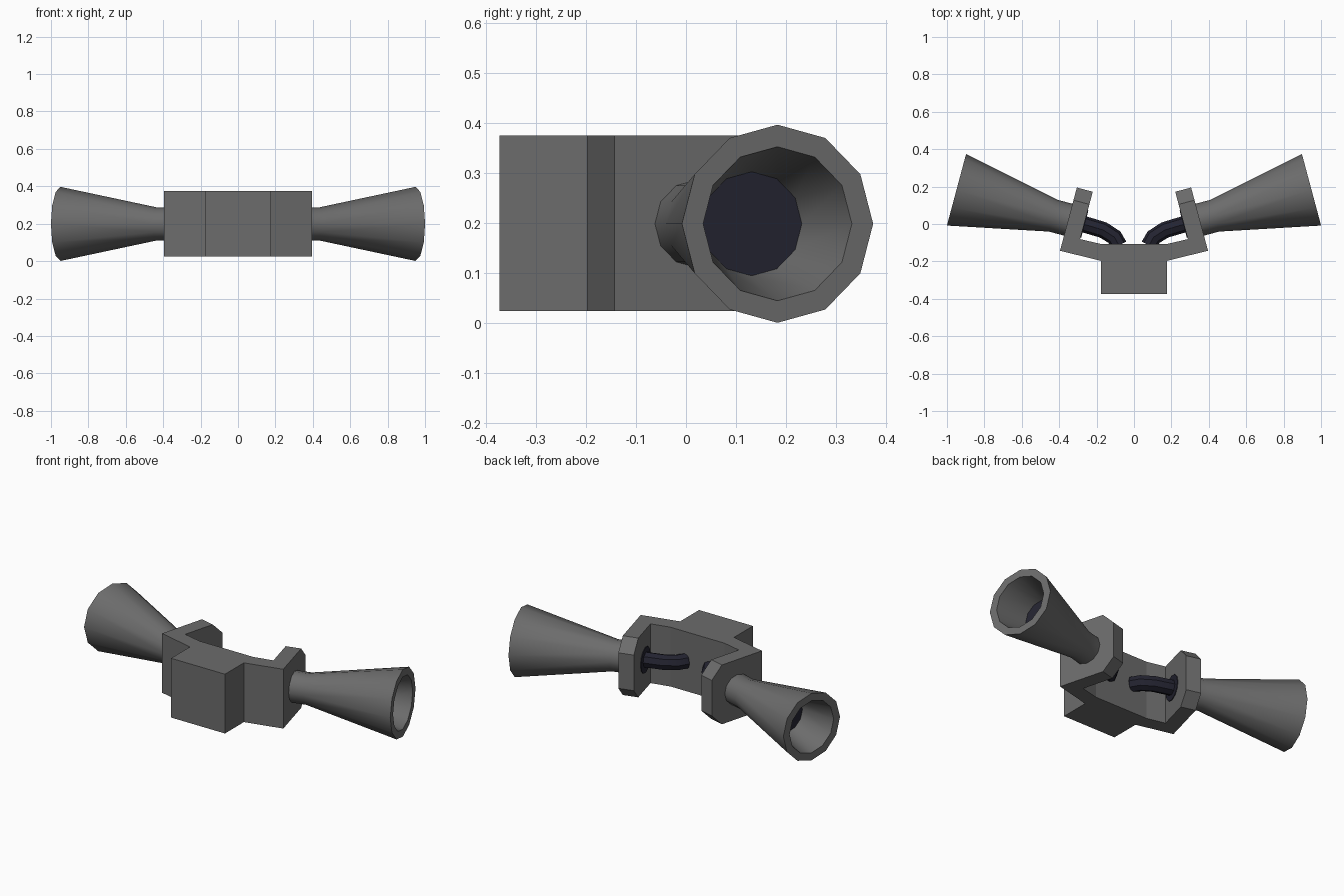
import bpy, bmesh, math
from mathutils import Vector, Matrix

if "Cube" in bpy.data.objects:
    bpy.data.objects.remove(bpy.data.objects["Cube"])

def material(name, rgb):
    m = bpy.data.materials.new(name)
    m.diffuse_color = (*rgb, 1)
    m.use_nodes = True
    m.node_tree.nodes["Principled BSDF"].inputs["Base Color"].default_value = m.diffuse_color
    return m

GREY = material("grey metal", (0.15, 0.15, 0.15))
DARK = material("dark rubber", (0.017, 0.017, 0.03))
TILT = math.radians(15)
Z0, Z1 = 0.025, 0.375

def finish(bm, name, mat, smooth=False):
    bmesh.ops.remove_doubles(bm, verts=bm.verts, dist=1e-5)
    bmesh.ops.recalc_face_normals(bm, faces=bm.faces)
    me = bpy.data.meshes.new(name)
    bm.to_mesh(me)
    bm.free()
    me.materials.append(mat)
    ob = bpy.data.objects.new(name, me)
    bpy.context.collection.objects.link(ob)
    if smooth:
        bpy.ops.object.select_all(action='DESELECT')
        ob.select_set(True)
        bpy.context.view_layer.objects.active = ob
        bpy.ops.object.shade_smooth_by_angle(angle=math.radians(40))
    return ob

def extrude(points, vec, name, mat):
    bm = bmesh.new()
    f = bm.faces.new([bm.verts.new(p) for p in points])
    r = bmesh.ops.extrude_face_region(bm, geom=[f])
    verts = [g for g in r["geom"] if isinstance(g, bmesh.types.BMVert)]
    bmesh.ops.translate(bm, verts=verts, vec=vec)
    return finish(bm, name, mat)

def lathe(profile, side, name, mat, n=12):
    """Revolve (radius, depth from mouth) about the tilted horn axis."""
    axis = Vector((-side * math.cos(TILT), -math.sin(TILT), 0))
    across = Vector((-side * math.sin(TILT), math.cos(TILT), 0))
    mouth = Vector((side * 0.949, 0.183, 0.199))
    bm = bmesh.new()
    rings = []
    for r, s in profile:
        rings.append([bm.verts.new(mouth + axis * s + across * (r * math.cos(a))
                      + Vector((0, 0, r * math.sin(a))))
                      for a in (2 * math.pi * i / n for i in range(n))])
    for a, b in zip(rings, rings[1:]):
        for i in range(n):
            j = (i + 1) % n
            bm.faces.new((a[i], a[j], b[j], b[i]))
    bmesh.ops.dissolve_degenerate(bm, dist=1e-6, edges=bm.edges)
    return finish(bm, name, mat, True)

# front housing block
extrude([(-0.176, -0.373, Z0), (0.176, -0.373, Z0), (0.176, -0.19, Z0), (-0.176, -0.19, Z0)],
        (0, 0, Z1 - Z0), "housing_block", GREY)

# bent back plate
half = [(0.176, -0.197), (0.396, -0.143), (0.372, -0.055), (0.292, -0.08), (0.176, -0.107)]
outline = half + [(-x, y) for x, y in reversed(half)]
extrude([(x, y, Z0) for x, y in outline], (0, 0, Z1 - Z0), "back_plate", GREY)

for side, word in ((1, "right"), (-1, "left")):
    # side arm with clipped rear corners
    along = Vector((-side * math.sin(TILT), math.cos(TILT), 0))
    inward = Vector((-side * math.cos(TILT), -math.sin(TILT), 0))
    base = Vector((side * 0.396, -0.143, 0))
    c = 0.07
    prof = [(0.06, Z0), (0.35 - c, Z0), (0.35, Z0 + c), (0.35, Z1 - c), (0.35 - c, Z1), (0.06, Z1)]
    extrude([base + along * u + Vector((0, 0, z)) for u, z in prof],
            inward * 0.088, word + "_arm", GREY)
    # flared horn with hollow mouth
    lathe([(0.104, 0.2), (0.154, 0), (0.198, 0), (0.088, 0.535), (0.088, 0.63)],
          side, word + "_horn", GREY)
    # dark core, seen in the mouth and on the inside of the arm
    lathe([(0, 0.2), (0.104, 0.2), (0.06, 0.53), (0.075, 0.64), (0.075, 0.71), (0, 0.71)],
          side, word + "_horn_core", DARK)
    # hose from arm to back plate
    cu = bpy.data.curves.new("hose_path", 'CURVE')
    cu.dimensions = '3D'
    cu.bevel_depth = 0.044
    cu.bevel_resolution = 2
    cu.use_fill_caps = True
    pts = [(0.31, 0.01), (0.245, -0.008), (0.165, -0.032), (0.105, -0.07), (0.08, -0.115)]
    sp = cu.splines.new('POLY')
    sp.points.add(len(pts) - 1)
    for p, (x, y) in zip(sp.points, pts):
        p.co = (side * x, y, 0.2, 1)
    tmp = bpy.data.objects.new("hose_path", cu)
    bpy.context.collection.objects.link(tmp)
    bpy.context.view_layer.update()
    me = bpy.data.meshes.new_from_object(tmp.evaluated_get(bpy.context.evaluated_depsgraph_get()))
    bm = bmesh.new()
    bm.from_mesh(me)
    bpy.data.objects.remove(tmp)
    finish(bm, word + "_hose", DARK, True)
